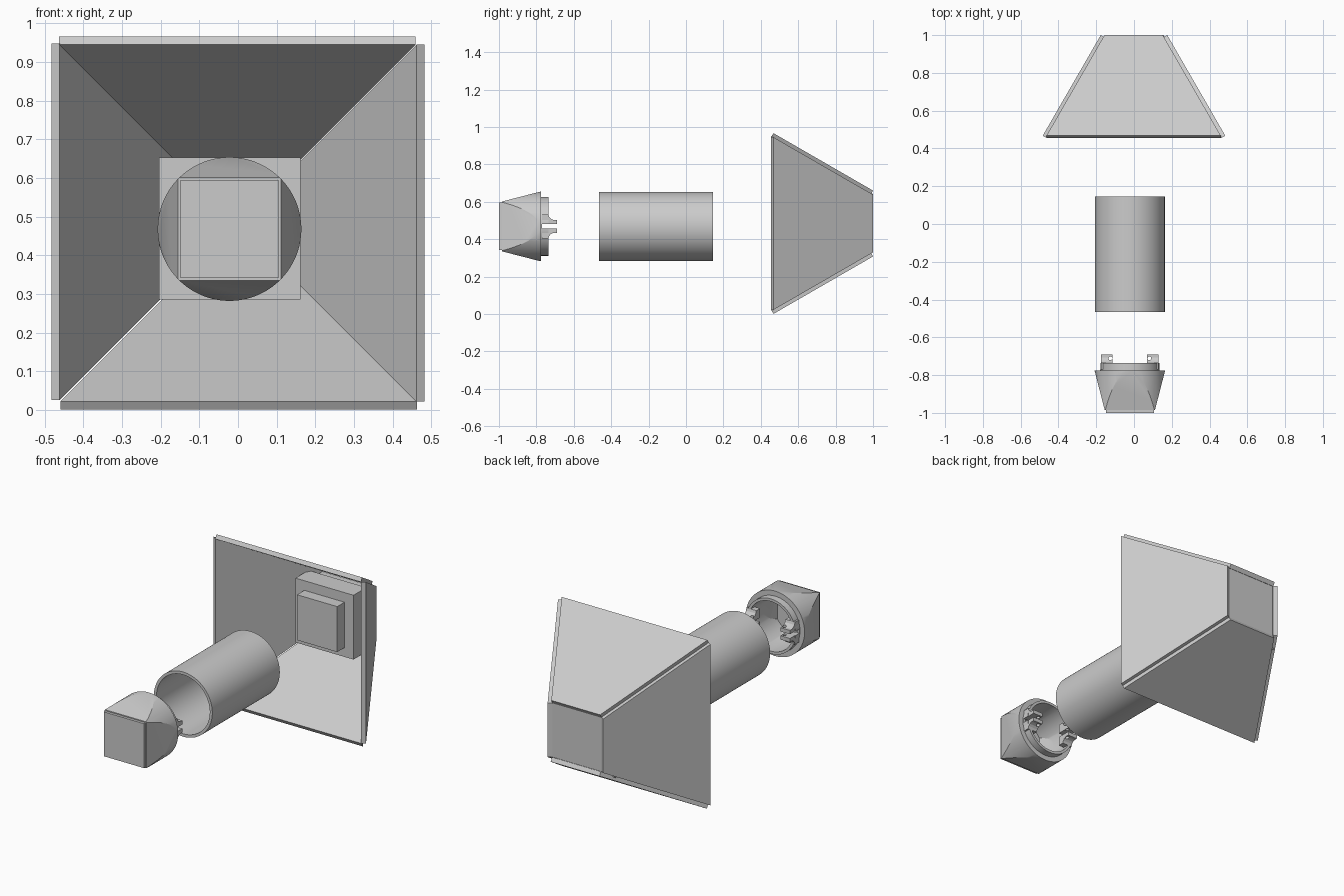
import bpy, bmesh
from math import cos, sin, pi, radians
from mathutils import Vector, Matrix

if "Cube" in bpy.data.objects:
    bpy.data.objects.remove(bpy.data.objects["Cube"])

CX, CZ = -0.022, 0.468      # axis of the tube and cap
FZ = 0.4835                 # axis height of the funnel


def add_mesh(name, bm):
    bmesh.ops.recalc_face_normals(bm, faces=bm.faces)
    me = bpy.data.meshes.new(name)
    bm.to_mesh(me)
    bm.free()
    ob = bpy.data.objects.new(name, me)
    bpy.context.collection.objects.link(ob)
    return ob


def loft(name, sections):
    """Closed solid through rings of equal point count."""
    bm = bmesh.new()
    rings = [[bm.verts.new(p) for p in s] for s in sections]
    n = len(rings[0])
    for a, b in zip(rings, rings[1:]):
        for i in range(n):
            bm.faces.new((a[i], a[(i + 1) % n], b[(i + 1) % n], b[i]))
    bm.faces.new(rings[0])
    bm.faces.new(rings[-1])
    return add_mesh(name, bm)


def square(y, h, cx=CX, cz=CZ):
    return [(cx + a * h, y, cz + b * h) for a, b in ((-1, -1), (1, -1), (1, 1), (-1, 1))]


def circle(y, r, n=96):
    return [(CX + r * cos(2 * pi * (i + .5) / n), y, CZ + r * sin(2 * pi * (i + .5) / n)) for i in range(n)]


def box(name, x, y, z):
    return loft(name, [[(a, yy, b) for a, b in ((x[0], z[0]), (x[1], z[0]), (x[1], z[1]), (x[0], z[1]))] for yy in y])


def boolean(ob, tool, op):
    """Apply a boolean and remove the tool."""
    mod = ob.modifiers.new("cut", 'BOOLEAN')
    mod.operation, mod.object, mod.solver = op, tool, 'EXACT'
    bpy.context.view_layer.update()
    me = bpy.data.meshes.new_from_object(ob.evaluated_get(bpy.context.evaluated_depsgraph_get()))
    ob.modifiers.clear()
    ob.data = me
    bpy.data.objects.remove(tool)


def smooth(ob):
    bpy.ops.object.select_all(action='DESELECT')
    ob.select_set(True)
    bpy.context.view_layer.objects.active = ob
    bpy.ops.object.shade_smooth_by_angle(angle=radians(25))


# Main tube, open at both ends
tube = loft("tube", [circle(-0.465, 0.185), circle(0.145, 0.185)])
boolean(tube, loft("bore", [circle(-0.5, 0.169), circle(0.2, 0.169)]), 'DIFFERENCE')
smooth(tube)

# Cap: square frustum trimmed by a cylinder, with a hollow of the same kind
cap = loft("cap_shell", [square(-0.985, 0.133), square(-0.775, 0.187)])
boolean(cap, loft("trim", [circle(-1.1, 0.186), circle(-0.7, 0.186)]), 'INTERSECT')
boolean(cap, loft("collar", [circle(-0.79, 0.157), circle(-0.735, 0.157)]), 'UNION')
hollow = loft("hollow", [square(-0.965, 0.118), square(-0.70, 0.180)])
boolean(hollow, loft("hollow_trim", [circle(-1, 0.142), circle(-0.6, 0.142)]), 'INTERSECT')
boolean(cap, hollow, 'DIFFERENCE')
boolean(cap, box("slot", (-0.4, 0.4), (-0.77, -0.6), (0.456, 0.480)), 'DIFFERENCE')
smooth(cap)

# Square cover on the cap front
box("cap_cover", (CX - 0.127, CX + 0.127), (-1.0, -0.98), (CZ - 0.127, CZ + 0.127))

# Clips: two pairs of flared tabs with a pin hole
profile = [(-0.77, 0.012), (-0.69, 0.012), (-0.69, 0.034), (-0.708, 0.034),
           (-0.722, 0.040), (-0.731, 0.050), (-0.736, 0.064), (-0.77, 0.064)]
for side in (-1, 1):
    for up in (-1, 1):
        ends = [CX + side * 0.153, CX + side * 0.092]
        clip = loft(f"clip_{'left' if side < 0 else 'right'}_{'upper' if up > 0 else 'lower'}",
                    [[(x, y, CZ + up * z) for y, z in profile] for x in ends])
        px = CX + side * 0.103
        hole = loft("pin_hole", [[(px + 0.010 * cos(i * pi / 8), -0.711 + 0.010 * sin(i * pi / 8), z)
                                  for i in range(16)] for z in (0.3, 0.6)])
        boolean(clip, hole, 'DIFFERENCE')

# Stepped block at the narrow end of the funnel
box("block_base", (-0.205, 0.162), (0.813, 0.93), (0.285, 0.653))
box("block_front", (CX - 0.127, CX + 0.127), (0.747, 0.82), (CZ - 0.13, CZ + 0.13))
loft("funnel_end_plate", [square(0.925, 0.155, 0, FZ), square(0.985, 0.155, 0, FZ)])

# Four trapezoid panels leaning in at 30 degrees
y0, y1, h0, h1, t = 0.455, 0.9875, 0.4615, 0.1545, 0.025
inner = [(-h0, y0, h0), (h0, y0, h0), (h1, y1, h1), (-h1, y1, h1)]
offset = Vector((0, sin(pi / 6), cos(pi / 6))) * t
for k, name in enumerate(("top", "right", "bottom", "left")):
    shift = Vector((-0.002 if k % 2 == 0 else 0.0, 0, 0))
    if name == "left":
        shift.x = 0.003
    turn = Matrix.Translation((0, 0, FZ)) @ Matrix.Rotation(k * pi / 2, 4, 'Y')
    pts = [Vector(p) + shift for p in inner]
    loft(f"funnel_panel_{name}", [[turn @ p for p in pts], [turn @ (p + offset) for p in pts]])
